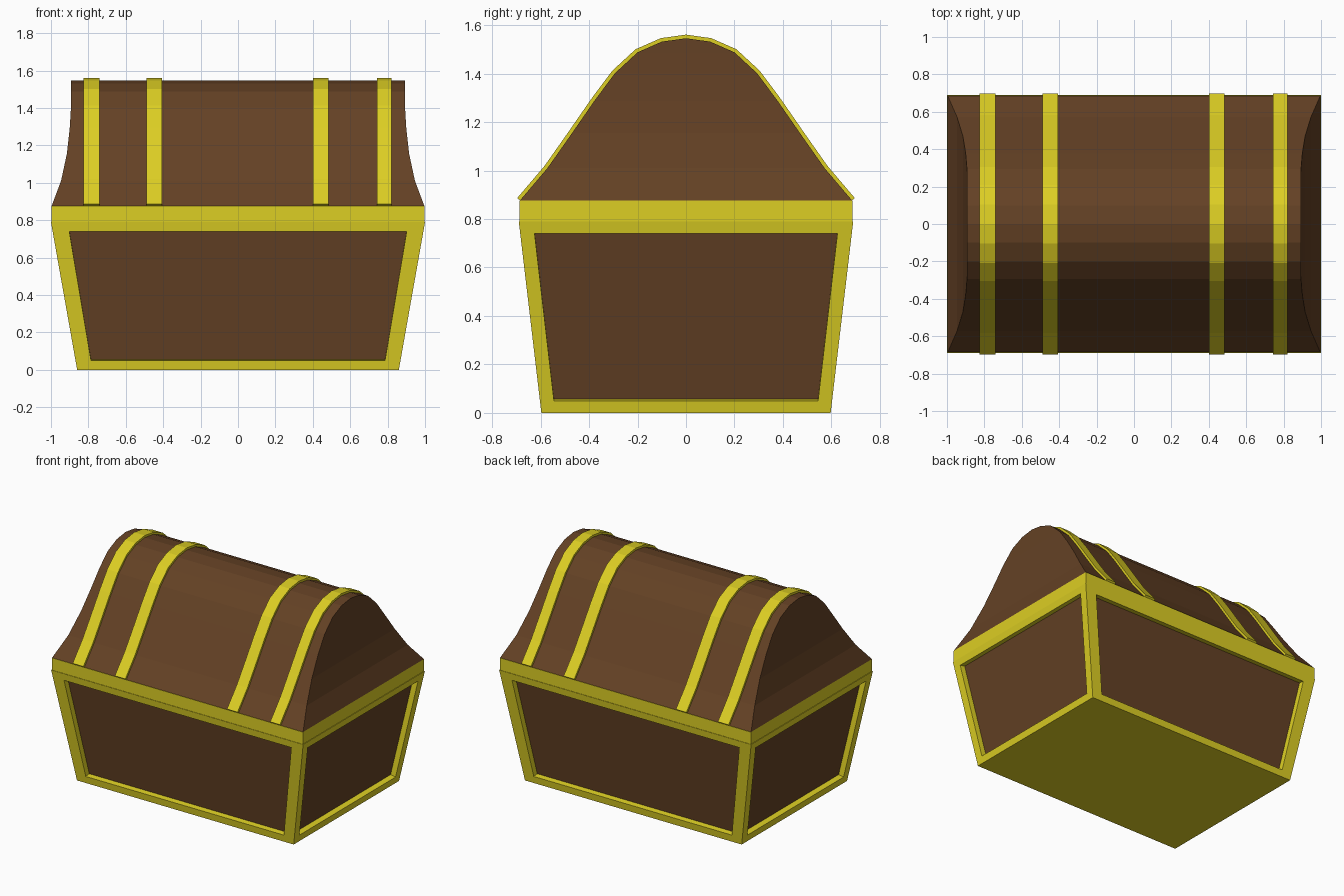
import bpy, bmesh
from mathutils import Vector

if "Cube" in bpy.data.objects:
    bpy.data.objects.remove(bpy.data.objects["Cube"])


def material(name, rgb):
    m = bpy.data.materials.new(name)
    m.diffuse_color = (*rgb, 1)
    m.use_nodes = True
    m.node_tree.nodes["Principled BSDF"].inputs["Base Color"].default_value = m.diffuse_color
    return m


gold = material("gold", (0.72, 0.62, 0.017))
brown = material("brown wood", (0.127, 0.053, 0.018))


def finish(bm, name, *mats):
    bmesh.ops.recalc_face_normals(bm, faces=bm.faces)
    me = bpy.data.meshes.new(name)
    bm.to_mesh(me)
    bm.free()
    for m in mats:
        me.materials.append(m)
    ob = bpy.data.objects.new(name, me)
    bpy.context.collection.objects.link(ob)
    return ob


def loft(levels):
    """Closed solid through centred rectangles given as (half x, half y, z)."""
    bm = bmesh.new()
    rings = []
    for x, y, z in levels:
        rings.append([bm.verts.new((sx * x, sy * y, z))
                      for sx, sy in ((-1, -1), (1, -1), (1, 1), (-1, 1))])
    for a, b in zip(rings, rings[1:]):
        for i in range(4):
            j = (i + 1) % 4
            bm.faces.new((a[i], a[j], b[j], b[i]))
    bm.faces.new(rings[0][::-1])
    bm.faces.new(rings[-1])
    bmesh.ops.remove_doubles(bm, verts=bm.verts, dist=1e-4)
    return bm


# Tapered body: gold frame with a recessed wooden panel on each side
H = 0.79
bm = loft([(0.86, 0.597, 0), (1.0, 0.69, H)])
bm.normal_update()
sides = [f for f in bm.faces if abs(f.normal.z) < 0.5]
bmesh.ops.inset_individual(bm, faces=sides, thickness=0.04)
for f in sides:
    front = abs(f.normal.y) > abs(f.normal.x)
    mid = f.calc_center_median().z
    for v in f.verts:
        top = v.co.z > mid
        z = 0.74 if top else 0.05
        x, y = 0.86 + 0.14 * z / H, 0.597 + 0.093 * z / H
        if front:
            x = 0.902 if top else 0.786
        else:
            y = 0.625 if top else 0.545
        v.co = Vector((x if v.co.x > 0 else -x, y if v.co.y > 0 else -y, z))
bm.normal_update()
bmesh.ops.inset_individual(bm, faces=sides, thickness=0, depth=-0.04)
for f in sides:
    f.material_index = 1
finish(bm, "chest_body", gold, brown)

# Gold rim between body and lid
finish(loft([(0.996, 0.687, H), (0.996, 0.687, 0.877)]), "lid_rim", gold)

# Domed lid with flared ends: (half length, half depth, height)
dome = [(0.996, 0.685, 0.877), (0.946, 0.572, 1.01), (0.915, 0.47, 1.155),
        (0.90, 0.378, 1.288), (0.893, 0.293, 1.402), (0.892, 0.2, 1.488),
        (0.892, 0.1, 1.532), (0.892, 0.0, 1.546)]
finish(loft(dome), "domed_lid", brown)

# Gold straps over the lid
arc = [(-y, z) for _, y, z in dome] + [(y, z) for _, y, z in dome[-2::-1]]
straps = [(-0.825, -0.74), (-0.49, -0.407), (0.4, 0.484), (0.743, 0.82)]
for n, (x0, x1) in enumerate(straps, 1):
    bm = bmesh.new()
    rows = [[bm.verts.new((x, y, z)) for x in (x0, x1)] for y, z in arc]
    for a, b in zip(rows, rows[1:]):
        bm.faces.new((a[0], a[1], b[1], b[0]))
    bm.normal_update()
    # thicken outward by a second, offset layer
    outer = [[bm.verts.new(v.co + v.normal * 0.015) for v in r] for r in rows]
    for a, b, c, d in zip(rows, rows[1:], outer, outer[1:]):
        bm.faces.new((c[0], c[1], d[1], d[0]))
        for k in (0, 1):
            bm.faces.new((a[k], b[k], d[k], c[k]))
    for i in (0, -1):
        bm.faces.new((rows[i][0], rows[i][1], outer[i][1], outer[i][0]))
    finish(bm, f"lid_strap_{n}", gold)
